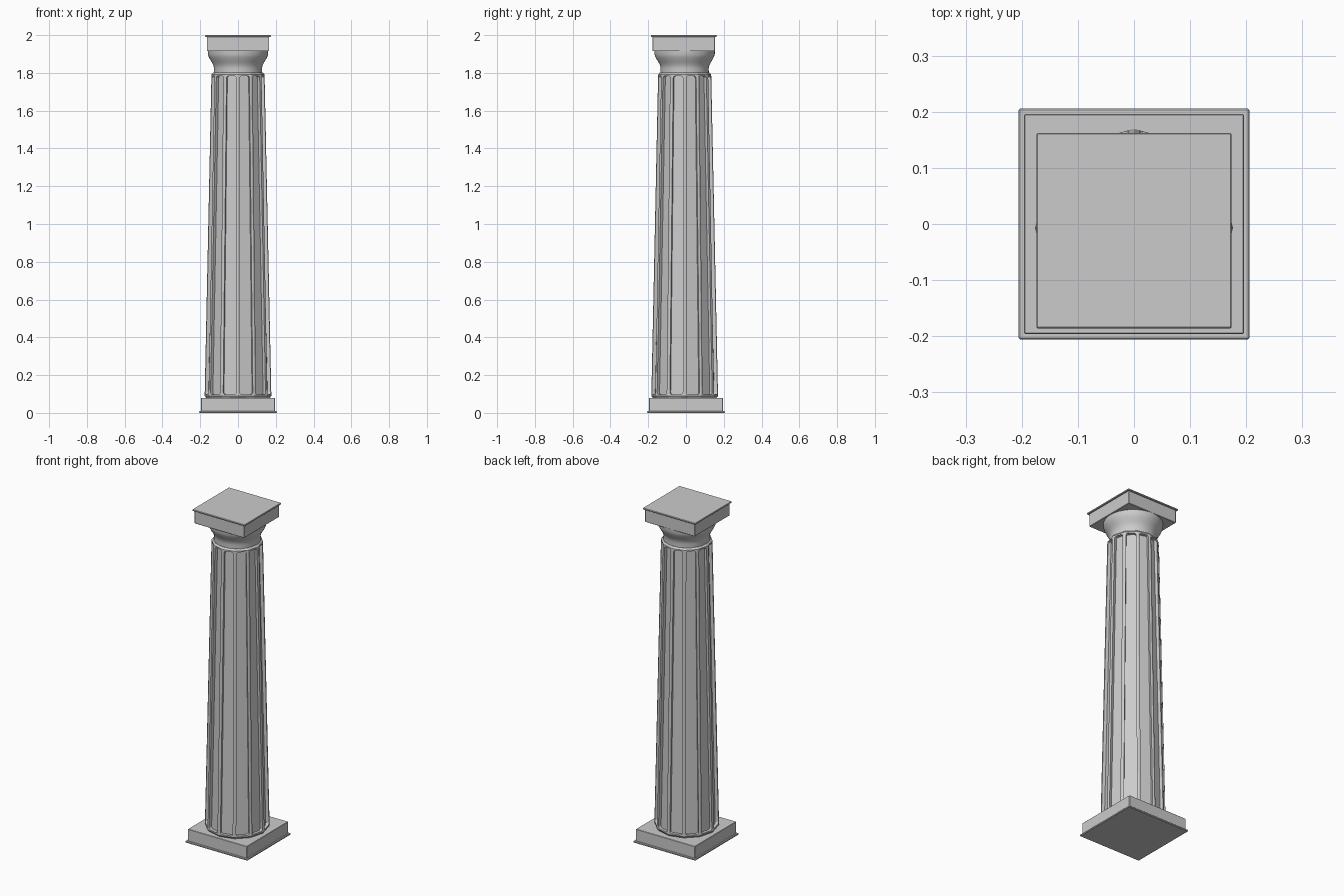
import bpy, bmesh
from math import sin, cos, pi, radians
from mathutils import Vector

if "Cube" in bpy.data.objects:
    bpy.data.objects.remove(bpy.data.objects["Cube"])

SHAFT_Y = -0.007   # the shaft and capital sit slightly forward of the base
TOP_Y = -0.012
SIDES = 12


def make_object(name, bm, y, smooth_angle=None):
    bmesh.ops.remove_doubles(bm, verts=bm.verts, dist=1e-5)
    bmesh.ops.recalc_face_normals(bm, faces=bm.faces)
    mesh = bpy.data.meshes.new(name)
    bm.to_mesh(mesh)
    bm.free()
    ob = bpy.data.objects.new(name, mesh)
    ob.location.y = y
    bpy.context.collection.objects.link(ob)
    if smooth_angle:
        bpy.ops.object.select_all(action='DESELECT')
        ob.select_set(True)
        bpy.context.view_layer.objects.active = ob
        bpy.ops.object.shade_smooth_by_angle(angle=radians(smooth_angle))
    return ob


def slab(name, half, z0, z1, y=0.0):
    bm = bmesh.new()
    bmesh.ops.create_cube(bm, size=1)
    for v in bm.verts:
        v.co = (v.co.x * 2 * half, v.co.y * 2 * half, z0 if v.co.z < 0 else z1)
    ob = make_object(name, bm, y)
    bev = ob.modifiers.new("edge", 'BEVEL')
    bev.width, bev.segments = 0.002, 1
    return ob


def circle(z, r, n=48):
    return [Vector((r * cos(2 * pi * i / n), r * sin(2 * pi * i / n), z)) for i in range(n)]


def add_rings(bm, rings, cap_start=True, cap_end=True):
    """Bridge equal-length rings of points and cap the ends."""
    loops = [[bm.verts.new(p) for p in ring] for ring in rings]
    n = len(loops[0])
    for a, b in zip(loops, loops[1:]):
        for i in range(n):
            j = (i + 1) % n
            bm.faces.new((a[i], a[j], b[j], b[i]))
    if cap_start:
        bm.faces.new(loops[0][::-1])
    if cap_end:
        bm.faces.new(loops[-1])


def add_panel(bm, quad, rim, end, radius, depth, steps=4):
    """One shaft side: a flat rim around a recessed panel with rounded corners."""
    a, b, c, d = quad                      # bottom left/right, top right/left
    u, v = (b - a).normalized(), ((c + d) - (a + b)).normalized()
    inward = -u.cross(v).normalized() * depth
    corners = [(a, 1, 1), (b, -1, 1), (c, -1, -1), (d, 1, -1)]
    outer = [bm.verts.new(p) for p in quad]
    arcs, floor = [], []
    for k, (p, su, sv) in enumerate(corners):
        centre = p + u * su * (rim + radius) + v * sv * (end + radius)
        arc = []
        for s in range(steps + 1):
            t = pi + k * pi / 2 + s / steps * pi / 2
            q = centre + (u * cos(t) + v * sin(t)) * radius
            arc.append(bm.verts.new(q))
            floor.append(bm.verts.new(q + inward))
        arcs.append(arc)
    for k in range(4):
        nxt = (k + 1) % 4
        for p, q in zip(arcs[k], arcs[k][1:]):
            bm.faces.new((outer[k], q, p))
        bm.faces.new((outer[k], outer[nxt], arcs[nxt][0], arcs[k][-1]))
    lip = sum(arcs, [])
    for i in range(len(lip)):
        j = (i + 1) % len(lip)
        bm.faces.new((lip[i], lip[j], floor[j], floor[i]))
    bm.faces.new(floor)


# square base: thin footing plate and plinth
slab("base_plate", 0.2055, 0.0, 0.01)
slab("plinth", 0.196, 0.008, 0.08)

# tapered twelve-sided shaft with a recessed panel on every side
bm = bmesh.new()
low, high = circle(0.09, 0.1765, SIDES), circle(1.792, 0.1405, SIDES)
add_rings(bm, [circle(0.078, 0.168, SIDES), low], cap_end=False)
add_rings(bm, [high, circle(1.802, 0.131, SIDES)], cap_start=False)
for i in range(SIDES):
    j = (i + 1) % SIDES
    add_panel(bm, (low[i], low[j], high[j], high[i]), 0.010, 0.008, 0.012, 0.018)
make_object("panelled_shaft", bm, SHAFT_Y)

# flared round capital
profile = [(1.795, 0.128), (1.825, 0.127), (1.84, 0.130), (1.855, 0.138), (1.87, 0.147),
           (1.885, 0.155), (1.897, 0.159), (1.917, 0.160)]
bm = bmesh.new()
add_rings(bm, [circle(*p) for p in profile])
make_object("capital", bm, SHAFT_Y, 40)

# square top block with thin cover plate
slab("top_block", 0.165, 1.915, 1.993, TOP_Y)
slab("top_plate", 0.174, 1.991, 2.0, TOP_Y)
